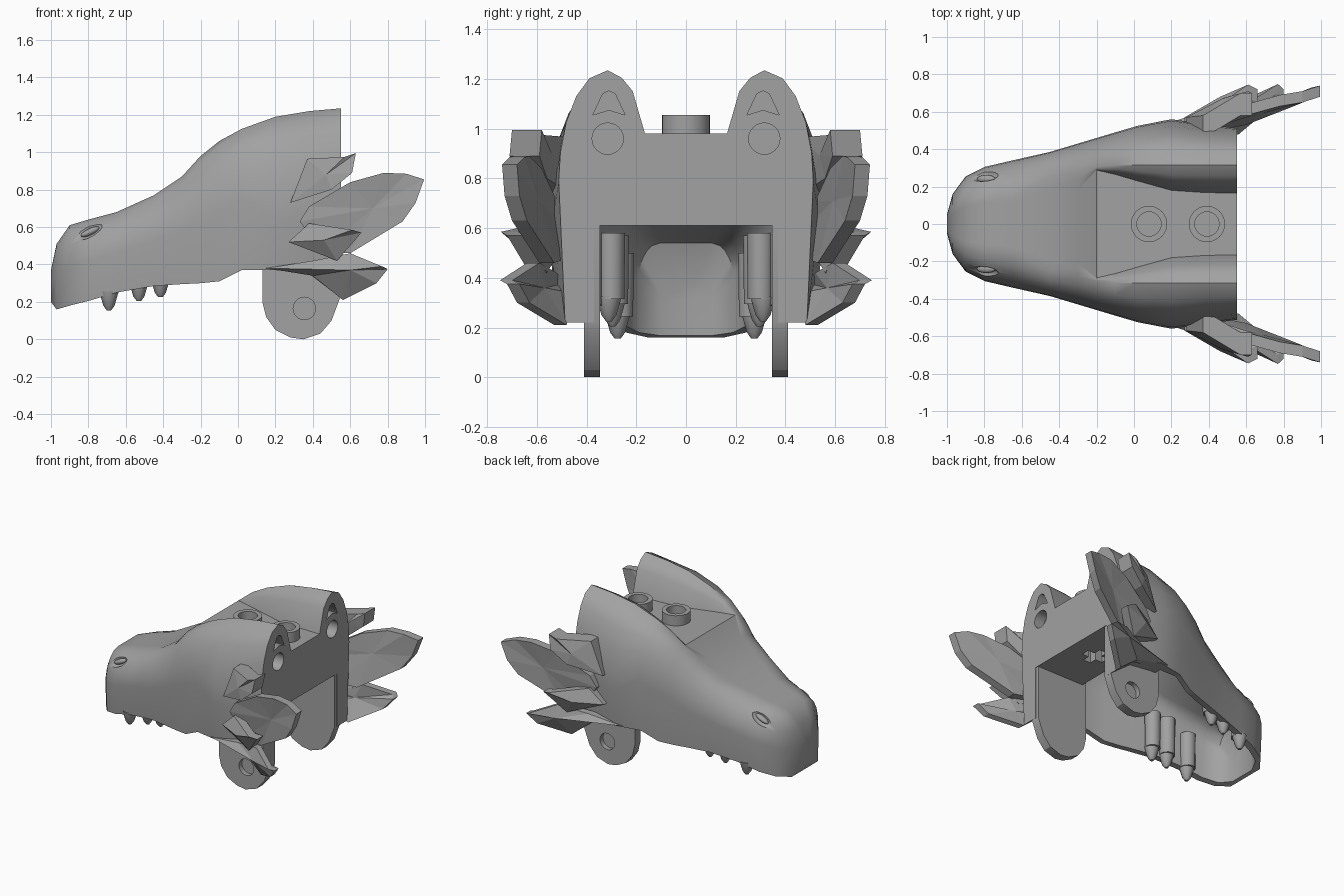
import bpy, bmesh, math
from mathutils import Matrix, Vector

cube = bpy.data.objects.get("Cube")
if cube:
    bpy.data.objects.remove(cube, do_unlink=True)

grey = bpy.data.materials.new("plain grey")
grey.use_nodes = True
grey.diffuse_color = (0.36, 0.36, 0.36, 1)
grey.node_tree.nodes["Principled BSDF"].inputs["Base Color"].default_value = grey.diffuse_color


def finish(name, bm, smooth=None):
    bmesh.ops.recalc_face_normals(bm, faces=bm.faces)
    mesh = bpy.data.meshes.new(name)
    bm.to_mesh(mesh)
    bm.free()
    mesh.materials.append(grey)
    obj = bpy.data.objects.new(name, mesh)
    bpy.context.collection.objects.link(obj)
    if smooth:
        shade(obj, smooth)
    return obj


def activate(obj):
    bpy.ops.object.select_all(action='DESELECT')
    obj.select_set(True)
    bpy.context.view_layer.objects.active = obj


def shade(obj, angle):
    activate(obj)
    bpy.ops.object.shade_smooth_by_angle(angle=math.radians(angle))


def loft(name, rings, smooth=None):
    bm = bmesh.new()
    rows = [[bm.verts.new(p) for p in ring] for ring in rings]
    n = len(rows[0])
    for a, b in zip(rows, rows[1:]):
        for i in range(n):
            j = (i + 1) % n
            bm.faces.new((a[i], a[j], b[j], b[i]))
    bm.faces.new(rows[0])
    bm.faces.new(rows[-1])
    return finish(name, bm, smooth)


def mirrored_ring(x, half):
    """Half section from the centre line outwards, completed across y."""
    right = [(x, -y, z) for y, z in reversed(half) if y > 0]
    return [(x, y, z) for y, z in half] + right


def shoulder(ridge, w, mid, top):
    """Quarter curve from just past the ridge down to the widest point."""
    turns = [math.radians(a) for a in (22, 40, 58, 75, 90)]
    return [(ridge + (w - ridge) * math.sin(t), mid + (top - mid) * math.cos(t)) for t in turns]


def cut(target, cutter):
    mod = target.modifiers.new("cut", 'BOOLEAN')
    mod.operation = 'DIFFERENCE'
    mod.solver = 'EXACT'
    mod.object = cutter
    activate(target)
    bpy.ops.object.modifier_apply(modifier=mod.name)
    bpy.data.objects.remove(cutter, do_unlink=True)


def circle(r, n=24):
    return [(r * math.cos(math.tau * i / n), r * math.sin(math.tau * i / n)) for i in range(n)]


def x_prism(name, outline, x0, x1):
    return loft(name, [[(x, y, z) for y, z in outline] for x in (x0, x1)])


def y_prism(name, outline, y0, y1):
    return loft(name, [[(x, y, z) for x, z in outline] for y in (y0, y1)])


def box(name, cx, a, b, z0, z1):
    corners = [(-a, -b), (a, -b), (a, b), (-a, b)]
    return loft(name, [[(cx + x, y, z) for x, y in corners] for z in (z0, z1)])


def lathe_z(name, centre, profile, n=16, smooth=35):
    cx, cy = centre
    rings = [[(cx + x, cy + y, z) for x, y in circle(r, n)] for r, z in profile]
    return loft(name, rings, smooth)


def ellipsoid(name, centre, size, tilt=0):
    bm = bmesh.new()
    m = (Matrix.Translation(centre) @ Matrix.Rotation(math.radians(tilt), 4, 'Y')
         @ Matrix.Diagonal((*size, 1)))
    bmesh.ops.create_uvsphere(bm, u_segments=16, v_segments=10, radius=1, matrix=m)
    return finish(name, bm)


# Head and hollow: x, half width, brow height, lower edge, crown height, crown half width
stations = [
    (-1.0, .05, .37, .2, .37, .01), (-.97, .16, .51, .16, .51, .03),
    (-.9, .255, .61, .18, .61, .05), (-.8, .305, .64, .205, .64, .06),
    (-.65, .34, .68, .25, .68, .07), (-.45, .385, .77, .285, .77, .1),
    (-.3, .43, .87, .295, .87, .18), (-.2, .46, .98, .3, .98, .29),
    (-.1, .49, 1.06, .31, .98, .265), (.02, .525, 1.125, .37, .98, .23),
    (.2, .56, 1.19, .37, .98, .18), (.38, .535, 1.22, .35, .98, .168),
    (.55, .512, 1.235, .22, .98, .165),
]
rings = []
hollow = [mirrored_ring(-.945, [(0, .4), (.04, .4)] + shoulder(.04, .1, .3, .4) + [(.1, -.1)])]
for x, w, top, low, crown, flat in stations:
    ridge = min(.315, w * (.45 if x < -.5 else .66))
    if x < -.25:
        ridge = min(ridge, .5 * w + .06)
    mid = low + .5 * (top - low)
    if x > .1:
        mid = .79 if x > .5 else .64
    inner = min(flat, ridge * .95)
    half = [(0, crown), (inner, crown)]
    for across, up in ((.33, .67), (.62, .88), (1, 1)):
        half.append((inner + across * (ridge - inner), crown + up * (top - crown)))
    half += shoulder(ridge, w, mid, top) + [(.95 * w, low)]
    rings.append(mirrored_ring(x, half))
    if -.95 < x < .1:
        roof, side, r = crown - .07, w - .065, ridge * .9
        lower = low + .5 * (crown - low)
        wall = [(0, roof), (r, roof)] + shoulder(r, side, lower, roof) + [(side, -.1)]
        hollow.append(mirrored_ring(x, wall))
hollow.append([(.16, y, z) for x, y, z in hollow[-1]])
head = loft("head", rings)
cut(head, loft("hollow_cutter", hollow))

# Open throat behind the mouth
cut(head, x_prism("throat_cutter", [(-.37, -.1), (.37, -.1), (.37, .61), (-.37, .61)], .1, .6))

# Rear sockets and nostrils
for s in (1, -1):
    cut(head, x_prism("eye_cutter", [(s * y, z) for y, z in
        ((.245, 1.055), (.285, 1.14), (.31, 1.152), (.335, 1.14), (.375, 1.055), (.31, 1.075))], .42, .6))
    cut(head, x_prism("socket_cutter", [(s * .315 + y, .96 + z) for y, z in circle(.063)], .47, .6))
    cut(head, ellipsoid("nostril_cutter", (-.81, s * .268, .585), (.095, .042, .045), -25))

# Cross shaped axle hole in the throat roof
for a, b in ((.085, .03), (.03, .085)):
    cut(head, box("axle_cutter", .34, a, b, .5, .75))
shade(head, 40)


def fin(name, outline, ridge, thick):
    """Leaf shaped plate: outline fanned to a ridge point, with a flat inner side."""
    for s, side in ((1, "left"), (-1, "right")):
        bm = bmesh.new()
        outer = [bm.verts.new((x, s * y, z)) for x, y, z in outline]
        inner = [bm.verts.new((x, s * (y - thick), z)) for x, y, z in outline]
        peak = bm.verts.new((ridge[0], s * ridge[1], ridge[2]))
        n = len(outer)
        centre = sum((v.co for v in inner), Vector()) / n
        back = bm.verts.new(centre)
        for i in range(n):
            j = (i + 1) % n
            bm.faces.new((outer[i], outer[j], peak))
            bm.faces.new((inner[i], inner[j], back))
            bm.faces.new((outer[i], outer[j], inner[j], inner[i]))
        finish(f"{name}_{side}", bm)


# Cheek fins
fin("upper_fin", [(.28, .57, .73), (.37, .58, .965), (.57, .7, .975), (.63, .7, .995),
                  (.61, .71, .89), (.5, .68, .8)], (.47, .67, .88), .12)
fin("large_fin", [(.33, .57, .63), (.38, .58, .71), (.6, .64, .84), (.78, .69, .89),
                  (.9, .71, .885), (.995, .74, .855), (.95, .73, .73), (.88, .7, .63),
                  (.6, .59, .46), (.45, .56, .47)], (.72, .64, .7), .06)
fin("spike_fin", [(.27, .57, .52), (.38, .59, .62), (.61, .745, .585), (.66, .72, .57),
                  (.53, .63, .42)], (.46, .68, .53), .07)
fin("lower_fin", [(.15, .53, .38), (.4, .57, .42), (.6, .64, .46), (.77, .748, .39),
                  (.8, .72, .375), (.74, .68, .3), (.56, .53, .21), (.4, .51, .34)],
    (.6, .67, .37), .05)

# Jaw hinge plates with blind pin holes, teeth with roots, and nostril cores
hinge = [(.13, .64), (.13, .2), (.15, .12), (.2, .05), (.28, .01), (.35, 0), (.44, .03),
         (.5, .1), (.53, .18), (.545, .22), (.545, .64)]
for s, side in ((1, "left"), (-1, "right")):
    plate = y_prism("hinge_plate_" + side, hinge, s * .345, s * .41)
    cut(plate, y_prism("pin_cutter", [(.355 + x, .165 + z) for x, z in circle(.06)],
                       s * .375, s * .5))
    shade(plate, 30)
    for i, (x, y, tip, root) in enumerate(((-.69, .275, .155, .5), (-.53, .295, .205, .57),
                                           (-.415, .31, .225, .58))):
        lathe_z(f"tooth_{side}_{i + 1}", (x, s * y),
                [(.012, tip), (.03, tip + .025), (.046, tip + .08), (.05, tip + .1)], 12)
        lathe_z(f"tooth_root_{side}_{i + 1}", (x, s * (y - .01)),
                [(.052, tip + .09), (.055, root)], 12)
    core = ellipsoid("nostril_core_" + side, (-.79, s * .24, .575), (.055, .022, .018), -25)
    shade(core, 60)

# Hollow studs on the crown
for i, x in enumerate((.08, .39)):
    lathe_z(f"stud_{i + 1}", (x, 0),
            [(.097, .97), (.097, 1.055), (.065, 1.055), (.065, .99)], 24)
